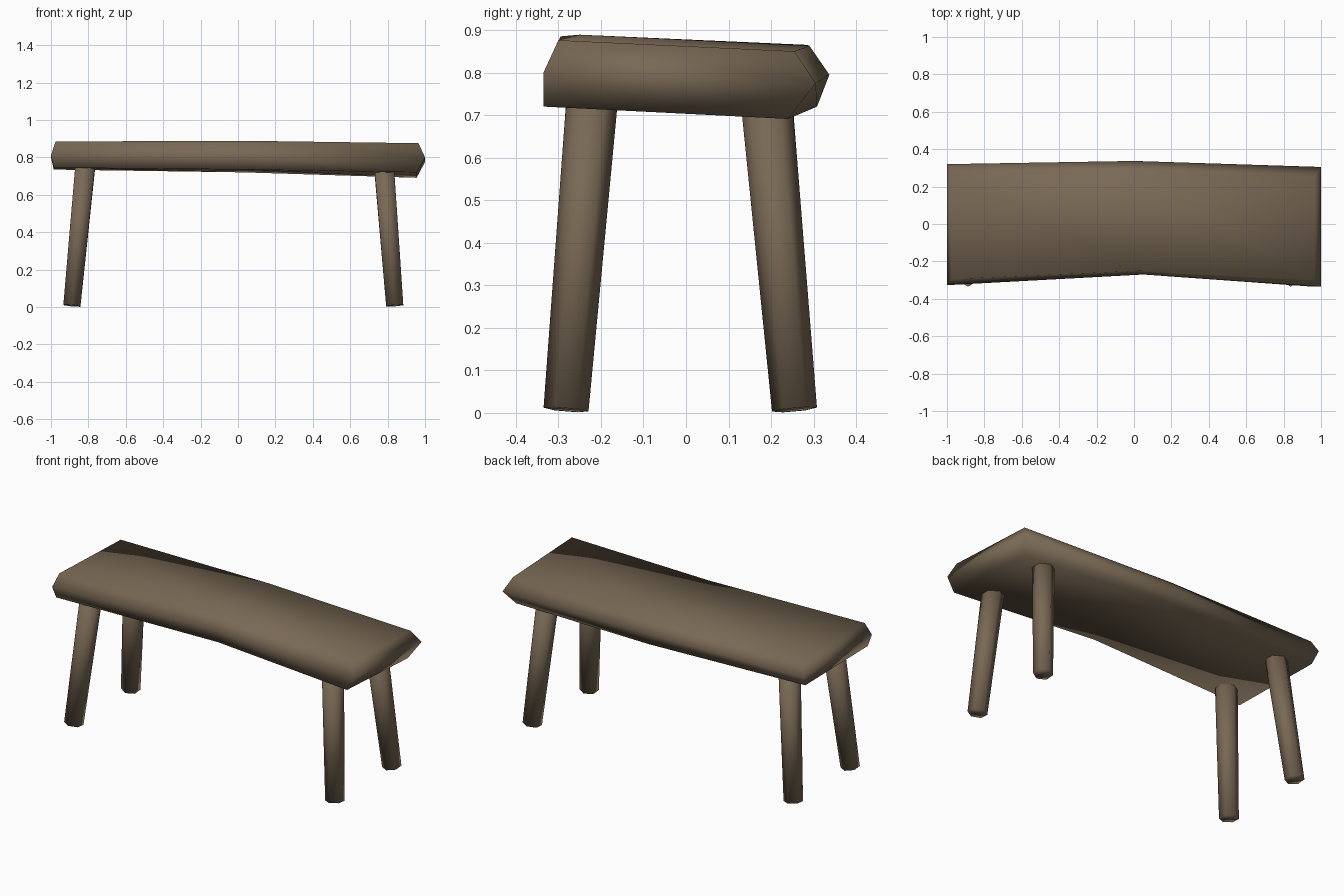
import bpy, bmesh, math
from mathutils import Vector

if "Cube" in bpy.data.objects:
    bpy.data.objects.remove(bpy.data.objects["Cube"])

wood = bpy.data.materials.new("weathered_wood")
wood.diffuse_color = (0.19, 0.14, 0.09, 1)
wood.use_nodes = True
wood.node_tree.nodes["Principled BSDF"].inputs["Base Color"].default_value = wood.diffuse_color


def finish(bm, name):
    bmesh.ops.recalc_face_normals(bm, faces=bm.faces)
    for f in bm.faces:
        f.smooth = True
    me = bpy.data.meshes.new(name)
    bm.to_mesh(me)
    bm.free()
    me.materials.append(wood)
    ob = bpy.data.objects.new(name, me)
    bpy.context.collection.objects.link(ob)
    return ob


def loft(bm, rings):
    loops = [[bm.verts.new(p) for p in ring] for ring in rings]
    n = len(loops[0])
    for a, b in zip(loops, loops[1:]):
        for i in range(n):
            j = (i + 1) % n
            bm.faces.new((a[i], a[j], b[j], b[i]))
    return loops


# Seat: hexagonal sections at left end, middle and right end
# order: front top, front ridge, front bottom, back bottom, back ridge, back top
sections = [
    [(-.975, -.295, .885), (-1, -.327, .81), (-.985, -.31, .745),
     (-.985, .28, .735), (-1, .32, .80), (-.975, .285, .865)],
    [(.03, -.25, .889), (.05, -.27, .81), (.05, -.26, .735),
     (.03, .308, .72), (0, .337, .795), (0, .29, .863)],
    [(.965, -.30, .876), (1, -.335, .80), (.955, -.335, .72),
     (.955, .24, .691), (1, .305, .775), (.965, .255, .85)],
]
bm = bmesh.new()
loops = loft(bm, sections)
for end in (loops[0], loops[-1]):  # each end folds along its ridge
    ft, fr, fb, bb, br, bt = end
    bm.faces.new((ft, fr, br, bt))
    bm.faces.new((fr, fb, bb, br))
finish(bm, "seat")


# Legs: splayed, slightly tapered hexagonal posts
def leg(name, bottom, top, r0=.053, r1=.061):
    a, b = Vector(bottom), Vector(top)
    axis = (b - a).normalized()
    v = (Vector((0, 1, 0)) - axis * axis.y).normalized()
    u = v.cross(axis)
    rings = []
    for c, r in ((a, r0), (b, r1)):
        rings.append([c + r * (v * math.cos(t) + u * math.sin(t))
                      for t in (math.tau * i / 6 for i in range(6))])
    bm = bmesh.new()
    for ring in loft(bm, rings):
        bm.faces.new(ring)
    finish(bm, name)


for side, x0, x1 in (("left", -.888, -.815), ("right", .838, .779)):
    leg(f"front_{side}_leg", (x0, -.282, .008), (x1, -.217, .78))
    leg(f"back_{side}_leg", (x0, .255, .008), (x1, .187, .76))
